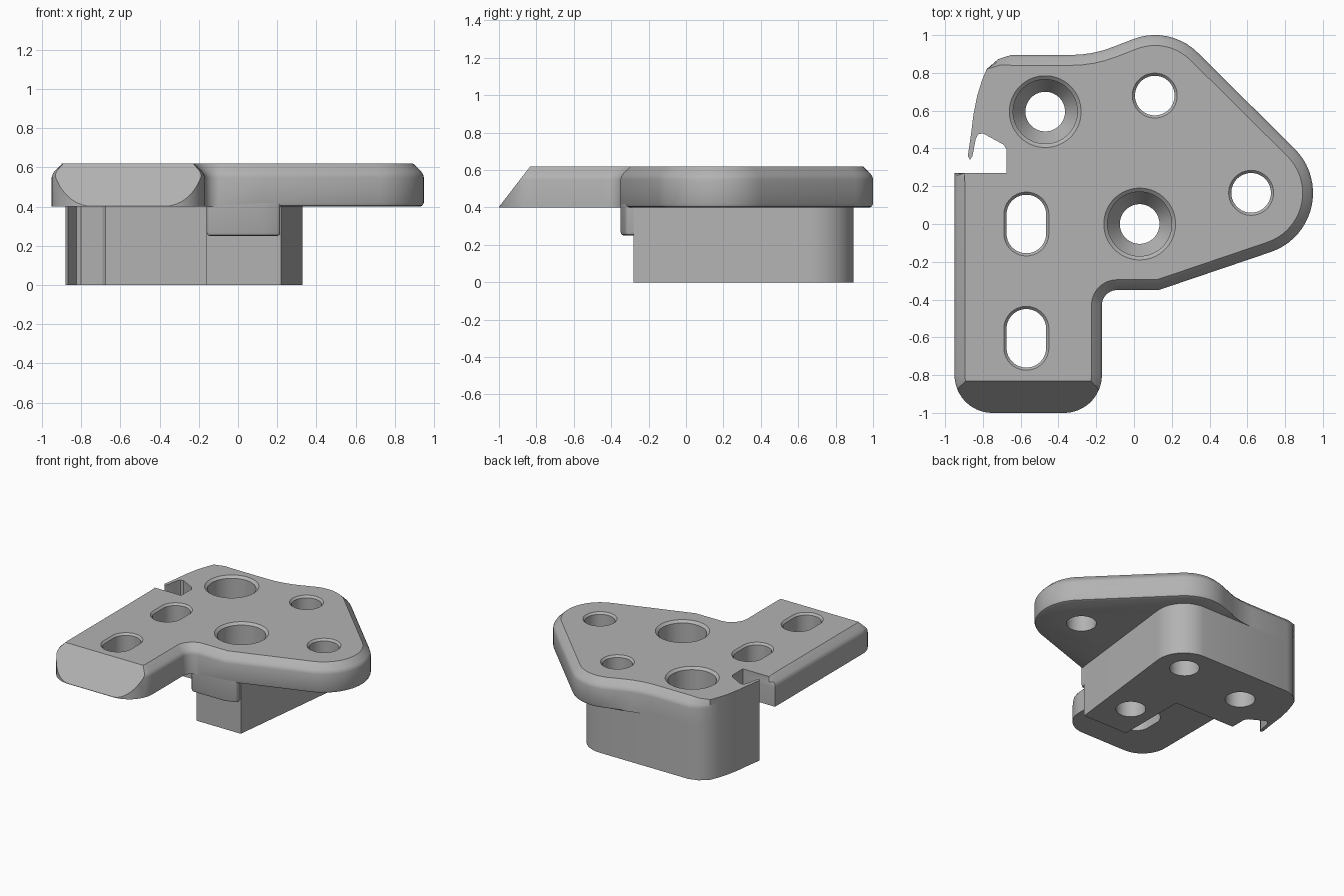
import bpy, bmesh, math
from mathutils import Vector

if "Cube" in bpy.data.objects:
    bpy.data.objects.remove(bpy.data.objects["Cube"])

grey = bpy.data.materials.new("grey_plastic")
grey.use_nodes = True
GREY = (0.45, 0.45, 0.45, 1)
grey.diffuse_color = GREY
grey.node_tree.nodes["Principled BSDF"].inputs["Base Color"].default_value = GREY


def outline(corners):
    """Corners (x, y, radius, top weight, bottom weight) -> filleted loop of (point, top, bottom)."""
    loop = []
    for i, (x, y, r, top, low) in enumerate(corners):
        p = Vector((x, y))
        if r == 0:
            loop.append((p, top, low))
            continue
        a = (Vector(corners[i - 1][:2]) - p).normalized()
        b = (Vector(corners[(i + 1) % len(corners)][:2]) - p).normalized()
        half = a.angle(b) / 2
        centre = p + (a + b).normalized() * r / math.sin(half)
        start = p + a * r / math.tan(half) - centre
        end = p + b * r / math.tan(half) - centre
        sweep = start.angle_signed(end)  # clockwise positive
        steps = max(4, int(abs(sweep) / math.radians(6)))
        for k in range(steps + 1):
            t = -sweep * k / steps
            c, s = math.cos(t), math.sin(t)
            q = Vector((start.x * c - start.y * s, start.x * s + start.y * c))
            loop.append((centre + q, top, low))
    return loop


def slot(x, y, r, stretch):
    """Round or stretched hole outline."""
    loop = []
    for k in range(48):
        t = math.tau * (k + 0.5) / 48
        dy = math.copysign(stretch, math.sin(t))
        loop.append((Vector((x + r * math.cos(t), y + dy + r * math.sin(t))), 1, 1))
    return loop


def loft(name, loop, rows, slope=None):
    """Stack the loop through rows of (inset, z); weights scale the inset above and below mid plate."""
    bm = bmesh.new()
    n = len(loop)
    miters = []
    for i, (p, _, _) in enumerate(loop):
        d1 = (p - loop[i - 1][0]).normalized()
        d2 = (loop[(i + 1) % n][0] - p).normalized()
        n1, n2 = Vector((-d1.y, d1.x)), Vector((-d2.y, d2.x))
        miters.append((n1 + n2) / max(0.4, 1 + n1.dot(n2)))
    rings = []
    for inset, z in rows:
        ring = []
        for (p, top, low), m in zip(loop, miters):
            q = p + m * inset * (top if z > 0.5 else low)
            ring.append(bm.verts.new((q.x, q.y, z)))
        rings.append(ring)
    for lo, hi in zip(rings, rings[1:]):
        for i in range(n):
            j = (i + 1) % n
            bm.faces.new((lo[i], lo[j], hi[j], hi[i]))
    bm.faces.new(rings[0][::-1])
    bm.faces.new(rings[-1])
    if slope:
        bmesh.ops.bisect_plane(bm, geom=bm.verts[:] + bm.edges[:] + bm.faces[:], dist=1e-5,
                               plane_co=slope[0], plane_no=slope[1], clear_outer=True)
        bmesh.ops.holes_fill(bm, edges=[e for e in bm.edges if e.is_boundary])
    bmesh.ops.recalc_face_normals(bm, faces=bm.faces[:])
    mesh = bpy.data.meshes.new(name)
    bm.to_mesh(mesh)
    bm.free()
    obj = bpy.data.objects.new(name, mesh)
    bpy.context.collection.objects.link(obj)
    mesh.materials.append(grey)
    return obj


# Shared left edge: curved flank, thin hook and notch
flank = [(-0.65, 0.895, 0, 1, 0), (-0.72, 0.872, 0, 0.6, 0)]
flank += [(x, y, 0, 0, 0) for x, y in (
    (-0.78, 0.82), (-0.805, 0.76), (-0.83, 0.68), (-0.85, 0.58), (-0.862, 0.48),
    (-0.88, 0.36), (-0.868, 0.34), (-0.855, 0.36), (-0.838, 0.45), (-0.825, 0.475),
    (-0.80, 0.48), (-0.69, 0.42), (-0.675, 0.395), (-0.675, 0.27))]

# Top plate with front leg, rounded rim and sloped front end
plate_corners = [
    (-0.95, -1, 0.2, 1, 0), (-0.17, -1, 0.2, 1, 0), (-0.17, -0.35, 0.08, 1, 0),
    (0.13, -0.35, 0, 1, 1), (1.229, 0.023, 0.33, 1, 1), (0.189, 1.054, 0.32, 1, 1),
    (-0.22, 0.895, 0.6, 1, 0)] + flank + [(-0.90, 0.27, 0, 0, 0), (-0.95, 0.27, 0, 1, 0)]
rim = [(0.02, 0.40), (0.006, 0.406), (0, 0.42), (0, 0.55), (0.004, 0.565), (0.014, 0.58), (0.055, 0.62)]
plate = loft("top_plate", outline(plate_corners), rim,
             (Vector((0, -1, 0.403)), Vector((0, -0.22, 0.17))))

# Lower block
block_corners = [(-0.16, -0.28, 0, 0, 0), (0.22, -0.28, 0, 0, 0),
                 (0.357, 0.895, 0.22, 0, 0)] + flank + [(-0.16, 0.27, 0, 0, 0)]
block = loft("lower_block", outline(block_corners), [(0, 0), (0, 0.41)])

# Front lip hanging below the plate
lip_corners = [(-0.16, -0.35, 0.02, 1, 1), (0.13, -0.35, 0, 1, 1), (0.215, -0.32, 0.02, 1, 1),
               (0.215, -0.2, 0, 1, 1), (-0.16, -0.2, 0, 1, 1)]
lip = loft("front_lip", outline(lip_corners), [(0.018, 0.25), (0.005, 0.255), (0, 0.27), (0, 0.45)])

# Holes: plain with a small chamfer, and countersunk
plain = [(0, -0.1), (0, 0.605), (-0.014, 0.62), (-0.014, 0.7)]
sunk = [(0, -0.1), (0, 0.26), (-0.065, 0.36), (-0.065, 0.603), (-0.085, 0.62), (-0.085, 0.7)]
holes = [(0.11, 0.68, 0, plain), (0.62, 0.165, 0, plain), (-0.57, 0, 0.05, plain),
         (-0.57, -0.605, 0.05, plain), (-0.47, 0.595, 0, sunk), (0.03, 0, 0, sunk)]
for x, y, stretch, rows in holes:
    cutter = loft("hole_cutter", slot(x, y, 0.105, stretch), rows)
    cutter.hide_render = True
    for part in (plate, block):
        mod = part.modifiers.new("hole", 'BOOLEAN')
        mod.operation = 'DIFFERENCE'
        mod.solver = 'EXACT'
        mod.object = cutter
        bpy.context.view_layer.objects.active = part
        bpy.ops.object.modifier_apply(modifier=mod.name)
    bpy.data.objects.remove(cutter)

# Smooth the curved walls, keep creases sharp
for part in (plate, block, lip):
    bpy.ops.object.select_all(action='DESELECT')
    part.select_set(True)
    bpy.context.view_layer.objects.active = part
    bpy.ops.object.shade_smooth_by_angle(angle=math.radians(28))
